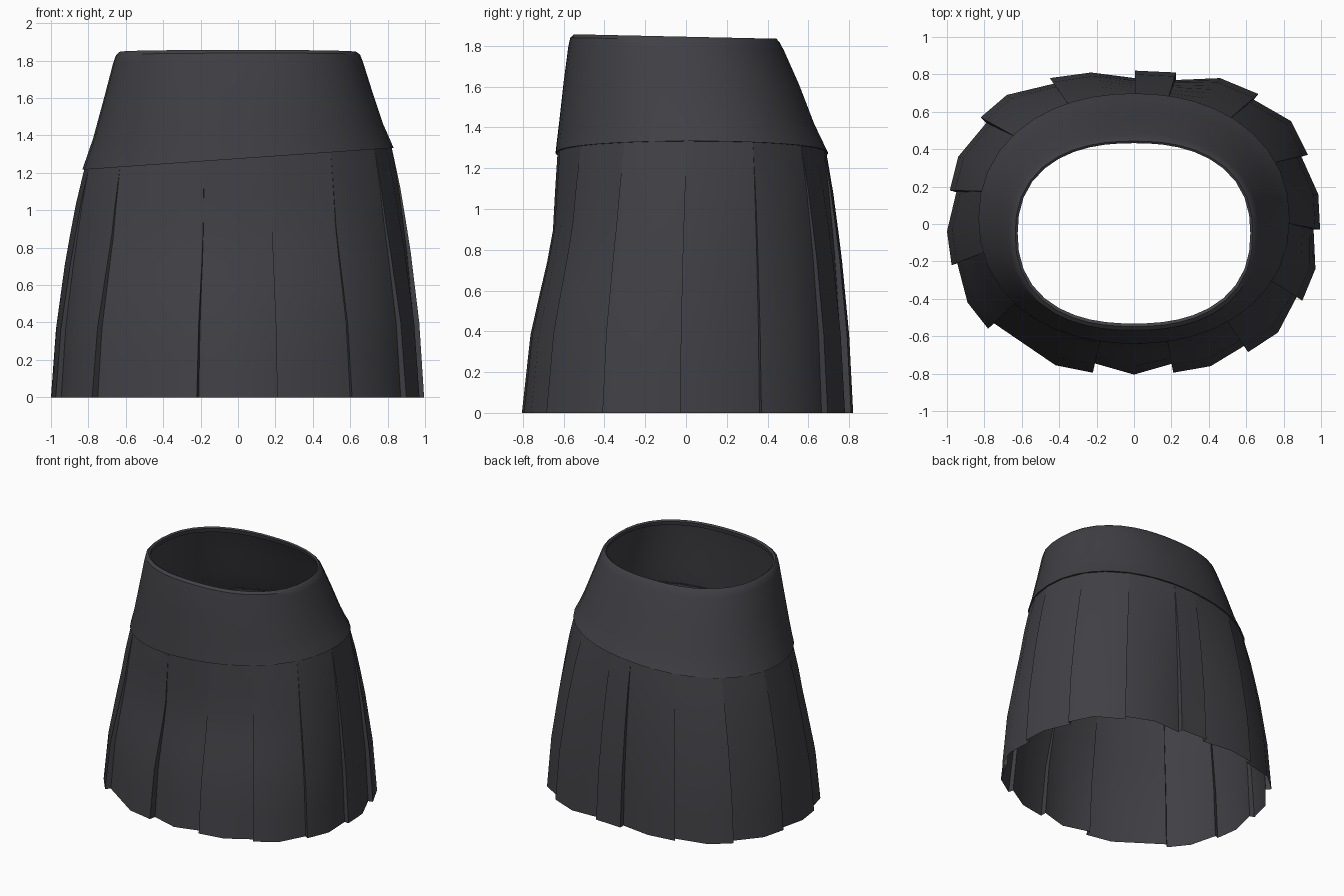
import bpy, bmesh, math

if "Cube" in bpy.data.objects:
    bpy.data.objects.remove(bpy.data.objects["Cube"])

cloth = bpy.data.materials.new("charcoal cloth")
cloth.diffuse_color = (0.052, 0.051, 0.059, 1)
cloth.use_nodes = True
cloth.node_tree.nodes["Principled BSDF"].inputs["Base Color"].default_value = cloth.diffuse_color


def oval(angle, half_width, front, back, power):
    """Point of a rounded oval in the given direction."""
    cy, hy = (front + back) / 2, (back - front) / 2
    c, s = math.cos(angle), math.sin(angle)
    r = (abs(c / half_width) ** power + abs(s / hy) ** power) ** (-1 / power)
    return r * c, cy + r * s


def seam_height(x):
    return 1.275 + 0.07 * x


def interpolate(table, t):
    for (t0, v0), (t1, v1) in zip(table, table[1:]):
        if t <= t1:
            return v0 + (v1 - v0) * (t - t0) / (t1 - t0)
    return table[-1][1]


def loft(name, rings):
    """Closed rings of equal length joined by quads."""
    bm = bmesh.new()
    rows = [[bm.verts.new(p) for p in ring] for ring in rings]
    for a, b in zip(rows, rows[1:]):
        n = len(a)
        for i in range(n):
            j = (i + 1) % n
            bm.faces.new((a[i], b[i], b[j], a[j]))
    bmesh.ops.remove_doubles(bm, verts=bm.verts, dist=0.0005)
    mesh = bpy.data.meshes.new(name)
    bm.to_mesh(mesh)
    bm.free()
    mesh.materials.append(cloth)
    obj = bpy.data.objects.new(name, mesh)
    bpy.context.collection.objects.link(obj)
    bpy.context.view_layer.objects.active = obj
    obj.select_set(True)
    bpy.ops.object.shade_smooth_by_angle(angle=math.radians(35))
    obj.select_set(False)


# Waistband: tapered oval band with a lip at the seam and a rolled top edge
# (height fraction, half width, front, back, roundness)
levels = [
    (0.00, 0.815, -0.622, 0.680, 2.15), (0.00, 0.832, -0.640, 0.698, 2.15),
    (0.12, 0.806, -0.632, 0.665, 2.15), (0.26, 0.775, -0.622, 0.628, 2.2),
    (0.60, 0.717, -0.600, 0.555, 2.25), (0.90, 0.668, -0.577, 0.480, 2.3),
    (0.97, 0.653, -0.568, 0.459, 2.35), (1.00, 0.635, -0.548, 0.443, 2.35),
    (0.985, 0.622, -0.532, 0.432, 2.35), (0.93, 0.628, -0.538, 0.440, 2.35),
]
SEGMENTS = 40
rings = []
for u, w, front, back, power in levels:
    ring = []
    for i in range(SEGMENTS):
        x, y = oval(math.tau * i / SEGMENTS, w, front, back, power)
        low, high = seam_height(x), 1.845 - 0.022 * y
        ring.append((x, y, low + (high - low) * u))
    rings.append(ring)
loft("waistband", rings[::-1])

# Pleats: start, middle and end of each panel on the hem
pleats = [
    ((-.21, -.745), (0, -.805), (.21, -.745)),
    ((.21, -.795), (.41, -.76), (.60, -.645)),
    ((.61, -.685), (.77, -.58), (.87, -.39)),
    ((.90, -.41), (.97, -.24), (.96, -.03)),
    ((.995, -.03), (.985, .16), (.895, .36)),
    ((.93, .37), (.84, .55), (.64, .665)),
    ((.665, .695), (.46, .78), (.225, .77)),
    ((.225, .81), (.11, .815), (.005, .82)),
    ((.005, .78), (-.23, .81), (-.45, .78)),
    ((-.43, .75), (-.68, .69), (-.82, .57)),
    ((-.79, .54), (-.94, .36), (-.985, .18)),
    ((-.95, .17), (-1.0, -.04), (-.975, -.22)),
    ((-.945, -.21), (-.89, -.42), (-.78, -.56)),
    ((-.75, -.53), (-.42, -.755), (-.22, -.795)),
]
# Each hem point gets its direction; both sides of a fold share one
hem = []
for k, (start, mid, end) in enumerate(pleats):
    before, after = pleats[k - 1][2], pleats[(k + 1) % len(pleats)][0]
    for p, q in ((start, before), (mid, mid), (end, after)):
        hem.append((p, math.atan2(p[1] + q[1], p[0] + q[0])))

# Flare of the cloth from seam (0) to hem (1)
side_flare = [(0, 0), (.06, .10), (.17, .28), (.4, .57), (.7, .85), (1, 1)]
front_flare = [(0, 0), (.15, .07), (.3, .13), (.42, .29), (.69, .75), (1, 1)]
rings = []
for t in (0, .06, .16, .3, .42, .55, .7, .85, 1):
    ring = []
    for (hx, hy), angle in hem:
        sx, sy = oval(angle, 0.822, -0.63, 0.688, 2.15)
        f = max(0, -math.sin(angle)) ** 1.5
        w = interpolate(side_flare, t) * (1 - f) + interpolate(front_flare, t) * f
        top = seam_height(sx) + 0.004
        ring.append((sx + (hx - sx) * w, sy + (hy - sy) * w, top * (1 - t)))
    rings.append(ring)
loft("pleated_skirt", rings)
